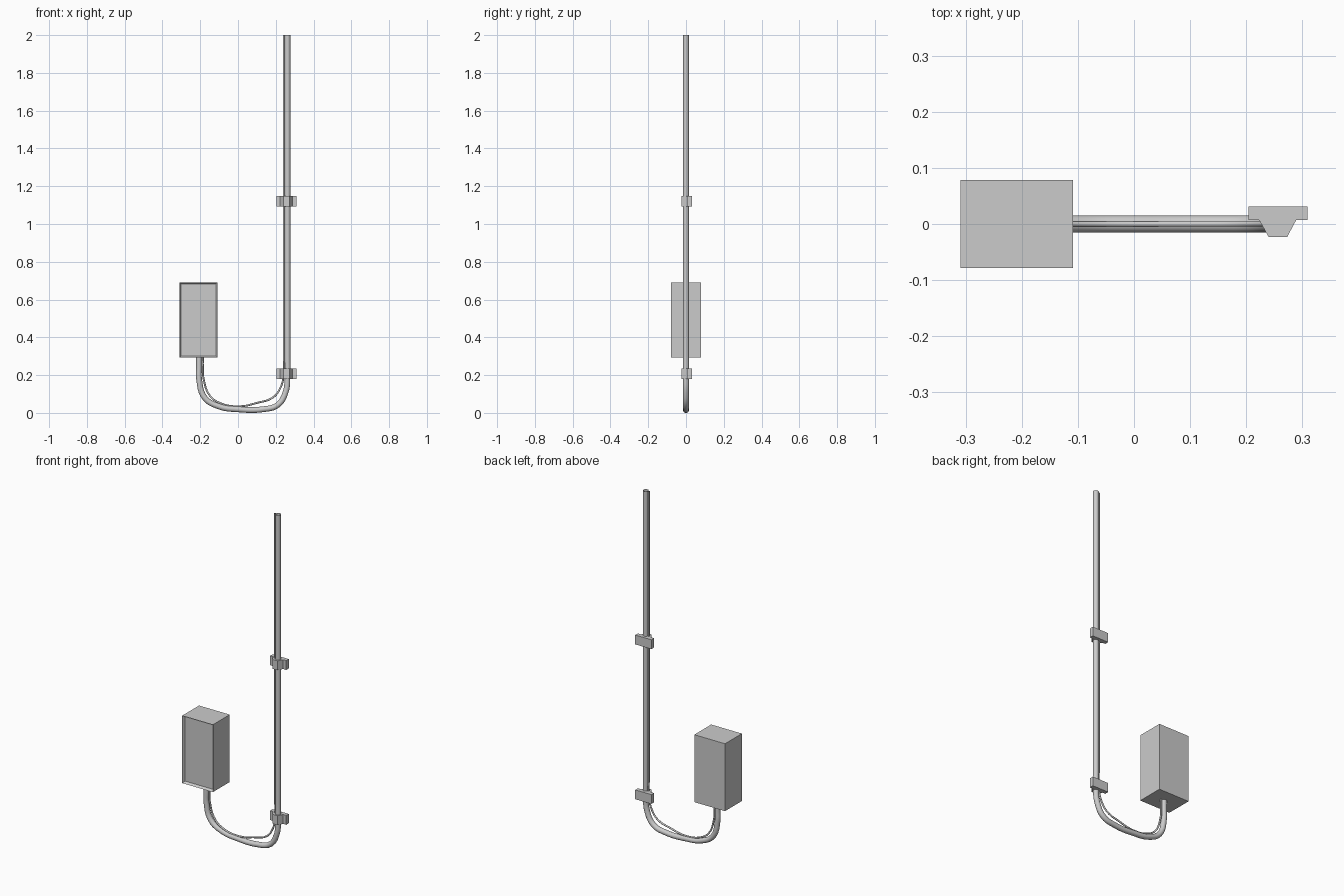
import bpy, bmesh
from mathutils import Vector

if "Cube" in bpy.data.objects:
    bpy.data.objects.remove(bpy.data.objects["Cube"])


def finish(bm, name):
    bmesh.ops.recalc_face_normals(bm, faces=bm.faces)
    me = bpy.data.meshes.new(name)
    bm.to_mesh(me)
    bm.free()
    ob = bpy.data.objects.new(name, me)
    bpy.context.collection.objects.link(ob)
    return ob


def tube(name, pts, radius, sides):
    cu = bpy.data.curves.new(name, 'CURVE')
    cu.dimensions = '3D'
    cu.bevel_depth = radius
    cu.bevel_resolution = sides // 2 - 2
    cu.resolution_u = 6
    cu.use_fill_caps = False
    sp = cu.splines.new('BEZIER')
    sp.bezier_points.add(len(pts) - 1)
    for bp, (x, z) in zip(sp.bezier_points, pts):
        bp.co = (x, 0, z)
        bp.handle_left_type = bp.handle_right_type = 'AUTO'
    ob = bpy.data.objects.new(name, cu)
    bpy.context.collection.objects.link(ob)
    return ob


# Cabinet with a recessed front door
bm = bmesh.new()
bmesh.ops.create_cube(bm, size=1)
bmesh.ops.scale(bm, vec=(0.2, 0.157, 0.397), verts=bm.verts)
bmesh.ops.translate(bm, vec=(-0.209, 0.0, 0.4915), verts=bm.verts)
bm.normal_update()
front = [f for f in bm.faces if f.normal.y < -0.9]
bmesh.ops.inset_region(bm, faces=front, thickness=0.012)
bmesh.ops.translate(bm, vec=Vector((0, 0.015, 0)), verts=front[0].verts)
finish(bm, "cabinet")

# Main pipe: U-bend from the cabinet up the riser
tube("main_pipe", [(-0.206, 0.30), (-0.206, 0.24), (-0.206, 0.18),
                   (-0.176, 0.08), (-0.10, 0.034), (0.0, 0.019),
                   (0.13, 0.019), (0.21, 0.042), (0.252, 0.11),
                   (0.262, 0.20), (0.262, 0.30), (0.262, 2.0)], 0.0152, 20)

# Thin cable running along the inner side of the pipe
tube("thin_cable", [(-0.186, 0.30), (-0.186, 0.24), (-0.182, 0.18),
                    (-0.148, 0.09), (-0.09, 0.05), (0.01, 0.035),
                    (0.10, 0.053), (0.185, 0.082), (0.224, 0.132),
                    (0.242, 0.20), (0.242, 0.30), (0.242, 2.0)], 0.005, 10)

# Pipe brackets: wall plate with tapered clamp, extruded upward
profile = [(0.204, 0.031), (0.309, 0.031), (0.309, 0.007), (0.289, 0.007),
           (0.273, -0.023), (0.24, -0.023), (0.223, 0.007), (0.204, 0.007)]
for name, z in (("lower_bracket", 0.18), ("upper_bracket", 1.092)):
    bm = bmesh.new()
    face = bm.faces.new([bm.verts.new((x, y, z)) for x, y in profile])
    ext = bmesh.ops.extrude_face_region(bm, geom=[face], use_keep_orig=True)
    top = [v for v in ext["geom"] if isinstance(v, bmesh.types.BMVert)]
    bmesh.ops.translate(bm, vec=(0, 0, 0.055), verts=top)
    finish(bm, name)
